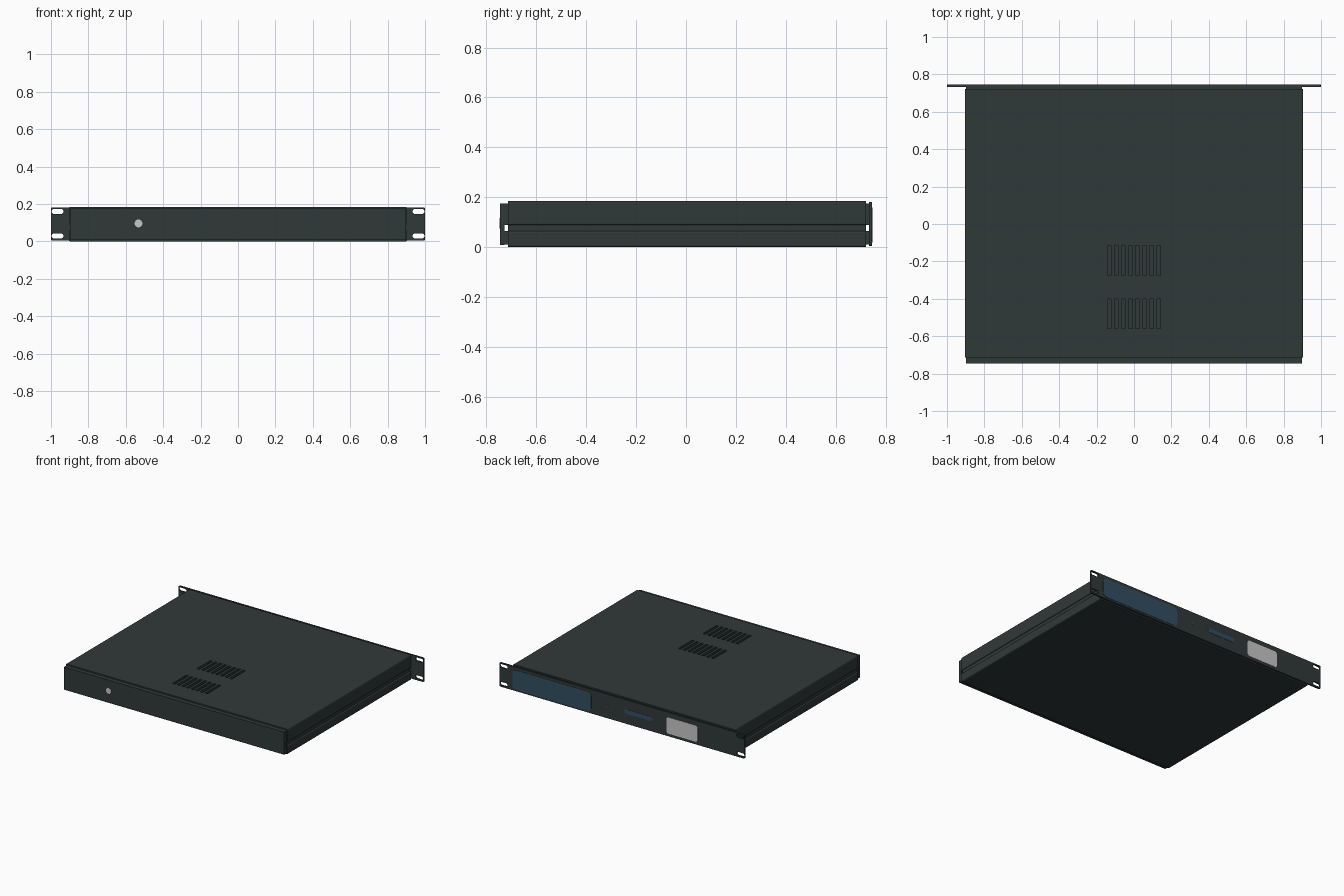
import bpy, bmesh, math
from mathutils import Matrix, Vector

if "Cube" in bpy.data.objects:
    bpy.data.objects.remove(bpy.data.objects["Cube"])


def material(name, rgb):
    m = bpy.data.materials.new(name)
    m.diffuse_color = (*rgb, 1)
    m.use_nodes = True
    m.node_tree.nodes["Principled BSDF"].inputs["Base Color"].default_value = m.diffuse_color
    return m


DARK = material("dark_green_grey_paint", (0.030, 0.041, 0.040))
BLUE = material("slate_blue", (0.034, 0.076, 0.125))
GREY = material("light_grey", (0.58, 0.58, 0.58))


def finish(name, bm, mat):
    bmesh.ops.recalc_face_normals(bm, faces=bm.faces)
    me = bpy.data.meshes.new(name)
    bm.to_mesh(me)
    bm.free()
    me.materials.append(mat)
    ob = bpy.data.objects.new(name, me)
    bpy.context.collection.objects.link(ob)
    return ob


def add_box(bm, x0, x1, y0, y1, z0, z1):
    c = Vector(((x0 + x1) / 2, (y0 + y1) / 2, (z0 + z1) / 2))
    bmesh.ops.create_cube(bm, size=1, matrix=Matrix.Translation(c)
                          @ Matrix.Diagonal((x1 - x0, y1 - y0, z1 - z0, 1)))


def box(name, *dims, bevel=0.0, mat=DARK):
    bm = bmesh.new()
    add_box(bm, *dims)
    if bevel:  # round the long bends only
        edges = [e for e in bm.edges
                 if abs(e.verts[0].co.y - e.verts[1].co.y) > 0.5]
        bmesh.ops.bevel(bm, geom=edges, offset=bevel, segments=3,
                        profile=0.5, affect='EDGES')
    return finish(name, bm, mat)


def add_plate(bm, x0, x1, z0, z1, r, y0, y1, steps=6):
    """Rounded rectangle in the xz plane, extruded from y0 to y1."""
    pts = []
    corners = [(x1 - r, z1 - r), (x0 + r, z1 - r), (x0 + r, z0 + r), (x1 - r, z0 + r)]
    for i, (cx, cz) in enumerate(corners):
        for k in range(steps + 1):
            a = math.pi / 2 * (i + k / steps)
            pts.append((cx + r * math.cos(a), cz + r * math.sin(a)))
    vs = [bm.verts.new((x, y0, z)) for x, z in pts]
    f = bm.faces.new(vs)
    ext = bmesh.ops.extrude_face_region(bm, geom=[f])
    bmesh.ops.translate(bm, vec=(0, y1 - y0, 0),
                        verts=[v for v in ext["geom"] if isinstance(v, bmesh.types.BMVert)])
    bmesh.ops.remove_doubles(bm, verts=bm.verts, dist=1e-5)


def plate(name, *dims, mat=DARK):
    bm = bmesh.new()
    add_plate(bm, *dims)
    return finish(name, bm, mat)


def cut(ob, cutter):
    cutter.hide_render = True
    mod = ob.modifiers.new("cut", 'BOOLEAN')
    mod.operation, mod.solver, mod.object = 'DIFFERENCE', 'EXACT', cutter
    bpy.context.view_layer.objects.active = ob
    bpy.ops.object.modifier_apply(modifier=mod.name)
    bpy.data.objects.remove(cutter)


# Chassis: top cover and bottom tray with a recessed seam between them
Y0, Y1 = -0.714, 0.722
cover = box("top_cover", -0.904, 0.904, Y0, Y1, 0.088, 0.185, bevel=0.008)
box("bottom_tray", -0.904, 0.904, Y0, Y1, 0.0, 0.064, bevel=0.008)
box("seam_core", -0.896, 0.896, Y0, Y1, 0.055, 0.098)

# Two banks of vent slots sunk into the cover
bm = bmesh.new()
for cy in (-0.48, -0.195):
    for i in range(8):
        cx = (i - 3.5) * 0.038
        add_box(bm, cx - 0.01, cx + 0.01, cy - 0.08, cy + 0.08, 0.15, 0.2)
cut(cover, finish("vent_cutter", bm, DARK))

# End flanges, notched at the seam
for label, a, b in (("socket_end", -0.727, Y0), ("panel_end", Y1, 0.734)):
    box(label + "_upper_flange", -0.897, 0.897, a, b, 0.088, 0.175)
    box(label + "_lower_flange", -0.897, 0.897, a, b, 0.010, 0.064)

# Plain end panel with a round socket
box("socket_panel", -0.897, 0.897, -0.745, -0.727, 0.008, 0.175)
plate("round_socket", -0.553, -0.511, 0.075, 0.117, 0.0209, -0.747, -0.744, mat=GREY)

# Faceplate with rack ears and through slots
face = plate("faceplate", -1.0, 1.0, 0.005, 0.181, 0.008, 0.733, 0.745)
bm = bmesh.new()
for sx in (-1, 1):
    for cz in (0.029, 0.160):
        cx = sx * 0.965
        add_plate(bm, cx - 0.032, cx + 0.032, cz - 0.013, cz + 0.013, 0.0129, 0.70, 0.78)
cut(face, finish("ear_slot_cutter", bm, DARK))

# Faceplate details
plate("display_window", 0.25, 0.893, 0.018, 0.160, 0.03, 0.744, 0.747, mat=BLUE)
plate("button_strip", -0.25, -0.02, 0.080, 0.112, 0.0159, 0.744, 0.747, mat=BLUE)
plate("indicator_light", 0.110, 0.126, 0.086, 0.102, 0.0079, 0.744, 0.747, mat=BLUE)
plate("grey_label_panel", -0.618, -0.363, 0.025, 0.145, 0.018, 0.744, 0.747, mat=GREY)
